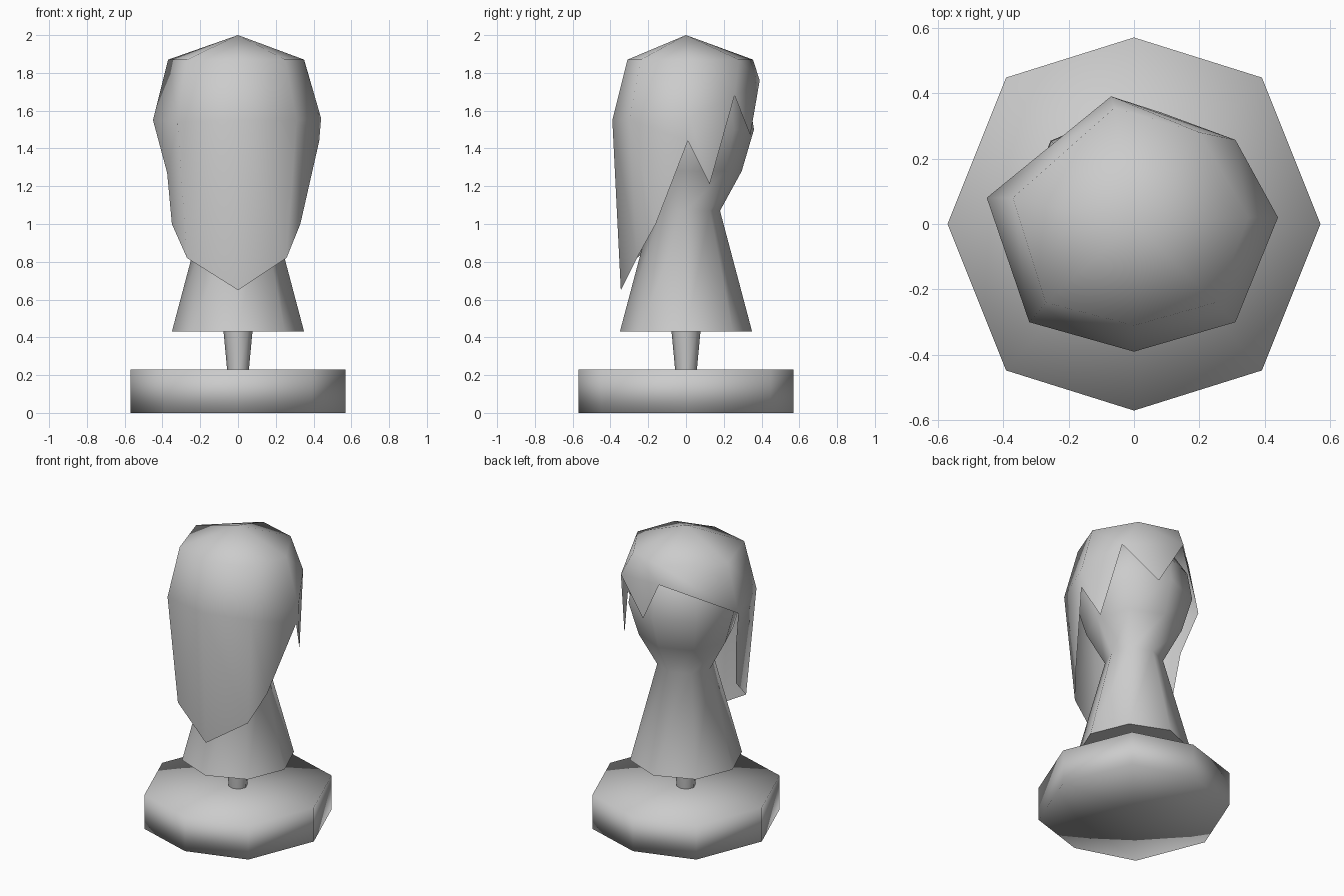
import bpy
import bmesh
from math import cos, sin, tau, radians

old = bpy.data.objects.get("Cube")
if old:
    bpy.data.objects.remove(old, do_unlink=True)

# One plain grey for everything
grey = bpy.data.materials.new("plain_grey")
grey.use_nodes = True
COLOUR = (0.6, 0.6, 0.6, 1)
grey.diffuse_color = COLOUR
grey.node_tree.nodes["Principled BSDF"].inputs["Base Color"].default_value = COLOUR


def finish(name, bm, sharp_angle=None):
    """Turn a bmesh into a smooth grey object."""
    bmesh.ops.recalc_face_normals(bm, faces=bm.faces[:])
    mesh = bpy.data.meshes.new(name)
    bm.to_mesh(mesh)
    bm.free()
    obj = bpy.data.objects.new(name, mesh)
    bpy.context.collection.objects.link(obj)
    mesh.materials.append(grey)
    bpy.ops.object.select_all(action="DESELECT")
    obj.select_set(True)
    bpy.context.view_layer.objects.active = obj
    if sharp_angle:
        bpy.ops.object.shade_smooth_by_angle(angle=radians(sharp_angle))
    else:
        bpy.ops.object.shade_smooth()
    return obj


def lathe(name, profile, sides=8, diagonal=(1, 1), sharp_angle=None):
    """Revolve (radius, z) pairs and close both ends with a fan."""
    bm = bmesh.new()
    rings = []
    for r, z in profile:
        ring = []
        for i in range(sides):
            sx, sy = diagonal if i % 2 else (1, 1)
            a = tau * i / sides
            ring.append(bm.verts.new((r * cos(a) * sx, r * sin(a) * sy, z)))
        rings.append(ring)
    for low, high in zip(rings, rings[1:]):
        for i in range(sides):
            j = (i + 1) % sides
            bm.faces.new((low[i], low[j], high[j], high[i]))
    for ring, z in ((rings[0], profile[0][1]), (rings[-1], profile[-1][1])):
        centre = bm.verts.new((0, 0, z))
        for i in range(sides):
            bm.faces.new((ring[i], ring[(i + 1) % sides], centre))
    return finish(name, bm, sharp_angle)


# Stand
lathe("base", [(0.57, 0), (0.57, 0.23)], diagonal=(0.97, 1.11))
lathe("post", [(0.055, 0.2), (0.077, 0.435)], sharp_angle=60)

# Neck and head in one turned form
lathe("head_and_neck", [(0.35, 0.43), (0.18, 1.07), (0.295, 1.28),
                        (0.36, 1.5), (0.33, 1.68), (0.22, 1.85)], sharp_angle=75)

# Hair sheet: crown ring, widest ring, then the ragged lower edge.
# Both rings run from the front centre towards +x and on around the back.
crown_xy = [(0, -0.31), (0.25, -0.24), (0.35, 0.02), (0.2, 0.28),
            (-0.06, 0.355), (-0.37, 0.08), (-0.27, -0.24)]
wide = [(0, -0.39, 1.55), (0.31, -0.3, 1.55), (0.44, 0.02, 1.56), (0.31, 0.257, 1.68),
        (-0.07, 0.39, 1.76), (-0.45, 0.08, 1.55), (-0.32, -0.3, 1.54)]
edge = {
    "front_tip": (0, -0.345, 0.65),
    "front_left": (0.257, -0.26, 0.82),
    "side_left": (0.33, -0.16, 1.0),
    "notch_left": (0.43, 0.01, 1.44),
    "point_left": (0.375, 0.125, 1.21),
    "point_back": (0.085, 0.34, 1.47),
    "side_right_high": (-0.375, 0, 1.27),
    "side_right_low": (-0.35, -0.04, 1.0),
    "front_right": (-0.27, -0.26, 0.82),
}
bm = bmesh.new()
apex = bm.verts.new((0, 0, 2))
crown = [bm.verts.new((x, y, 1.87)) for x, y in crown_xy]
w = [bm.verts.new(p) for p in wide]
e = {key: bm.verts.new(p) for key, p in edge.items()}
count = len(w)
for i in range(count):
    j = (i + 1) % count
    bm.faces.new((apex, crown[i], crown[j]))
    bm.faces.new((crown[i], w[i], w[j], crown[j]))

front, front_l, side_l, back_l, back, side_r, front_r = w
for face in (
    # long front panels
    (front, e["front_tip"], e["front_left"], front_l),
    (front, front_r, e["front_right"], e["front_tip"]),
    # side panels
    (front_l, e["front_left"], e["side_left"]),
    (front_l, e["side_left"], e["notch_left"], side_l),
    (front_r, side_r, e["side_right_high"]),
    (front_r, e["side_right_high"], e["side_right_low"]),
    (front_r, e["side_right_low"], e["front_right"]),
    # hanging points
    (side_l, e["notch_left"], e["point_left"], back_l),
    (back_l, e["point_back"], back),
):
    bm.faces.new(face)
finish("hair", bm)
